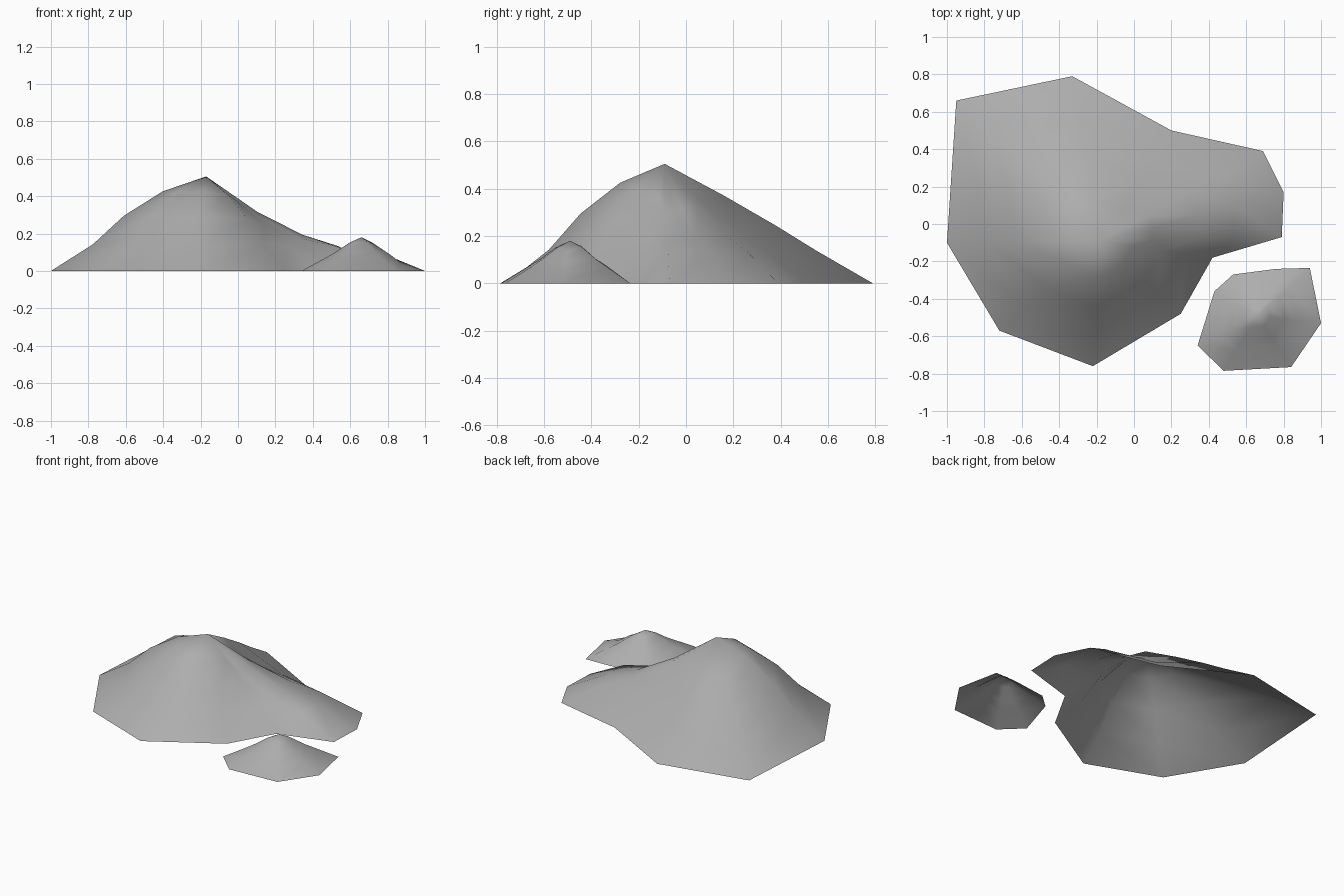
import bpy
import bmesh
from mathutils import Vector

cube = bpy.data.objects.get("Cube")
if cube:
    bpy.data.objects.remove(cube, do_unlink=True)

GREY = (0.42, 0.42, 0.42, 1)
stone = bpy.data.materials.new("stone grey")
stone.use_nodes = True
stone.diffuse_color = GREY
stone.node_tree.nodes["Principled BSDF"].inputs["Base Color"].default_value = GREY


def mound(name, peak, spokes, rings):
    """Open shell: each spoke is a foot point plus how far its slope bulges,
    each ring is a fraction of the way down, its bulge height and a lift."""
    bm = bmesh.new()
    peak = Vector(peak)
    top = bm.verts.new(peak)
    loops = []
    for fraction, bulge_height, lift in rings + [(1, 0, 0)]:
        loop = []
        for x, y, bulge in spokes:
            point = peak.lerp(Vector((x, y, 0)), fraction)
            point.z += bulge * bulge_height + lift
            loop.append(bm.verts.new(point))
        loops.append(loop)
    for i in range(len(spokes)):
        j = i - 1
        bm.faces.new((top, loops[0][j], loops[0][i]))
        for upper, lower in zip(loops, loops[1:]):
            bm.faces.new((upper[i], upper[j], lower[j], lower[i]))
    bm.normal_update()
    for face in bm.faces:
        face.smooth = True
        if face.normal.z < 0:
            face.normal_flip()
    mesh = bpy.data.meshes.new(name)
    bm.to_mesh(mesh)
    bm.free()
    mesh.materials.append(stone)
    obj = bpy.data.objects.new(name, mesh)
    bpy.context.collection.objects.link(obj)


# Large hill with a long low spur on its left side
mound("large_hill", (-0.17, -0.09, 0.505), [
    (-0.95, 0.66, -0.15), (-1, -0.1, 1), (-0.72, -0.57, 1),
    (-0.22, -0.76, 1), (0.25, -0.48, 0.65), (0.42, -0.18, 0.15),
    (0.79, -0.07, -1.1), (0.8, 0.17, -0.75), (0.69, 0.39, -0.6),
    (0.2, 0.5, -0.4), (-0.33, 0.79, 0.15),
], [(0.28, 0.062, 0), (0.53, 0.058, 0), (0.73, 0.006, 0)])

# Small separate hill with a bell-shaped slope
mound("small_hill", (0.66, -0.49, 0.18), [
    (0.34, -0.65, 0.5), (0.48, -0.785, 0.6), (0.84, -0.765, 0.4),
    (1, -0.53, -1), (0.94, -0.235, 0.6), (0.76, -0.24, 1),
    (0.53, -0.27, 0.8), (0.43, -0.36, 0.5),
], [(0.2, 0.009, 0.003), (0.43, 0.006, -0.004), (0.62, 0.015, -0.009)])
